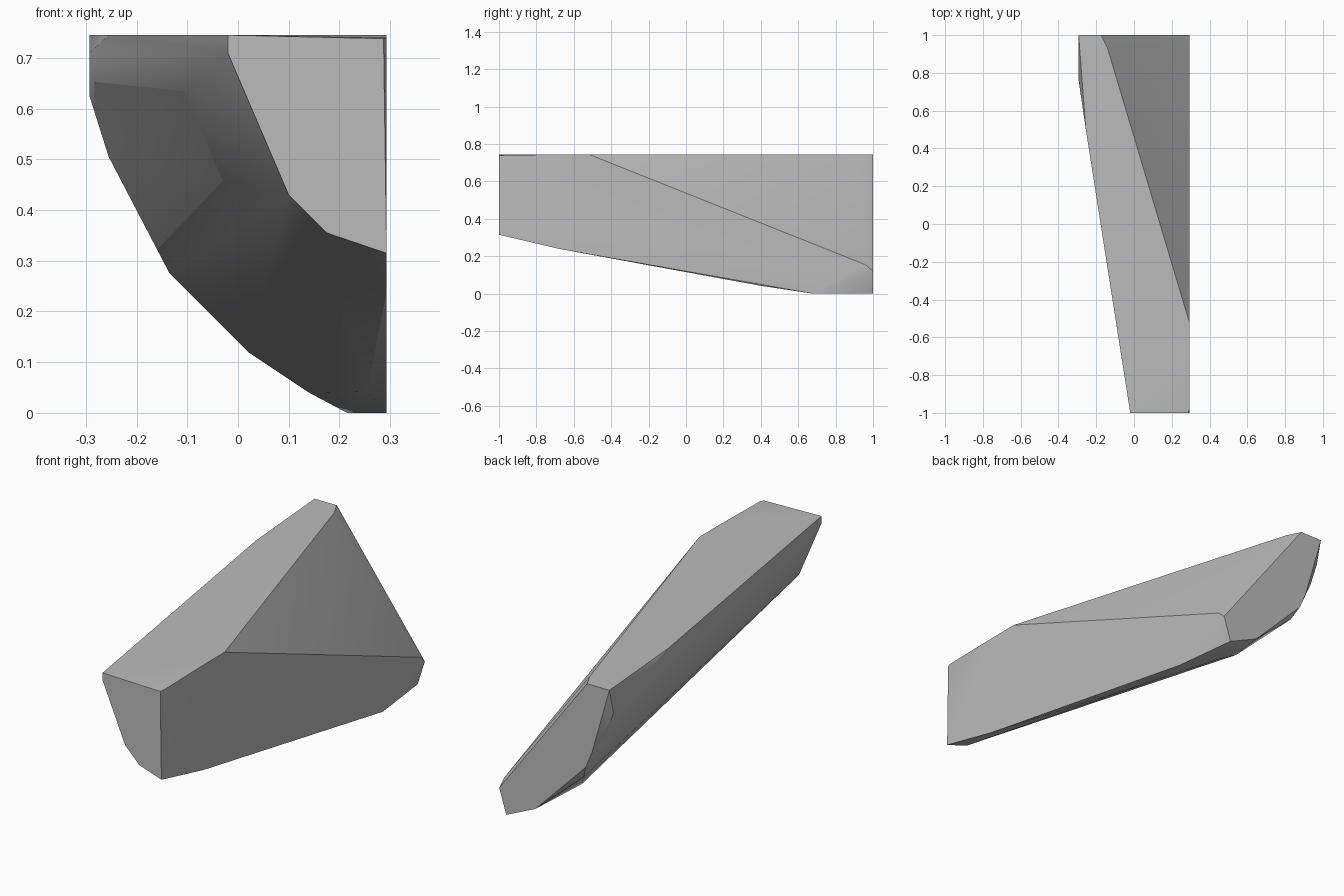
import bpy
import bmesh
import math

cube = bpy.data.objects.get("Cube")
if cube:
    bpy.data.objects.remove(cube, do_unlink=True)

TOP = 0.745     # height of the flat top
SIDE = 0.293    # half width of the shard


def make_material(name, level):
    """One plain grey material."""
    material = bpy.data.materials.new(name)
    material.use_nodes = True
    color = (level, level, level, 1)
    material.diffuse_color = color
    shader = material.node_tree.nodes["Principled BSDF"]
    shader.inputs["Base Color"].default_value = color
    shader.inputs["Roughness"].default_value = 0.8
    return material


def section(y, profile):
    """Place an (x, z) cross-section at the given depth."""
    return [(x, y, z) for x, z in profile]


def build_hull(name, points, material):
    """Wrap the corner points in a faceted convex solid."""
    bm = bmesh.new()
    for point in points:
        bm.verts.new(point)
    hull = bmesh.ops.convex_hull(bm, input=bm.verts[:])
    unused = hull["geom_interior"] + hull["geom_unused"]
    loose = {item for item in unused if isinstance(item, bmesh.types.BMVert)}
    bmesh.ops.delete(bm, geom=list(loose), context="VERTS")
    bmesh.ops.dissolve_limit(bm, angle_limit=math.radians(1),
                             verts=bm.verts[:], edges=bm.edges[:])
    bmesh.ops.recalc_face_normals(bm, faces=bm.faces[:])

    mesh = bpy.data.meshes.new(name)
    bm.to_mesh(mesh)
    bm.free()
    mesh.materials.append(material)
    shard = bpy.data.objects.new(name, mesh)
    bpy.context.collection.objects.link(shard)
    return shard


# Front end: flat face with a curved lower left corner
front_end = section(-1, [(-0.02, TOP), (-0.02, 0.71), (0.1, 0.43),
                         (0.175, 0.355), (SIDE, 0.315), (0.287, 0.738)])

# Back end: narrow slanted face
back_end = section(1, [(-0.175, TOP), (-SIDE, TOP), (-0.2, 0.42),
                       (-0.166, 0.34), (0.1, 0.07), (0.255, 0),
                       (SIDE, 0.12)])

# Rounded outer edge just ahead of the back end
outer_edge = section(0.97, [(-SIDE, 0.625), (-0.255, 0.505), (-0.135, 0.275)])
under_edge = [(0.02, 0.76, 0.12), (0.14, 0.8, 0.04), (0.215, 0.9, 0)]

# Straight right side and its lower edge
right_side = [(SIDE, -0.98, 0.74), (SIDE, -0.65, TOP), (SIDE, -0.68, 0.24),
              (0.255, 0.4, 0.042), (SIDE, 0.68, 0)]

# Corners of the large slanted cut, and the small chipped top corner
slanted_cut = [(SIDE, -0.52, TOP), (-0.14, 0.93, TOP), (SIDE, 0.96, 0.155)]
chipped_corner = [(-0.255, 0.5, TOP), (-SIDE, 0.76, 0.71)]

stone = make_material("stone_grey", 0.5)
shard = build_hull("stone_shard", front_end + back_end + outer_edge
                   + under_edge + right_side + slanted_cut + chipped_corner,
                   stone)

# Soften the shallow facets and keep the cut edges sharp
bpy.ops.object.select_all(action="DESELECT")
shard.select_set(True)
bpy.context.view_layer.objects.active = shard
bpy.ops.object.shade_smooth_by_angle(angle=math.radians(30))
